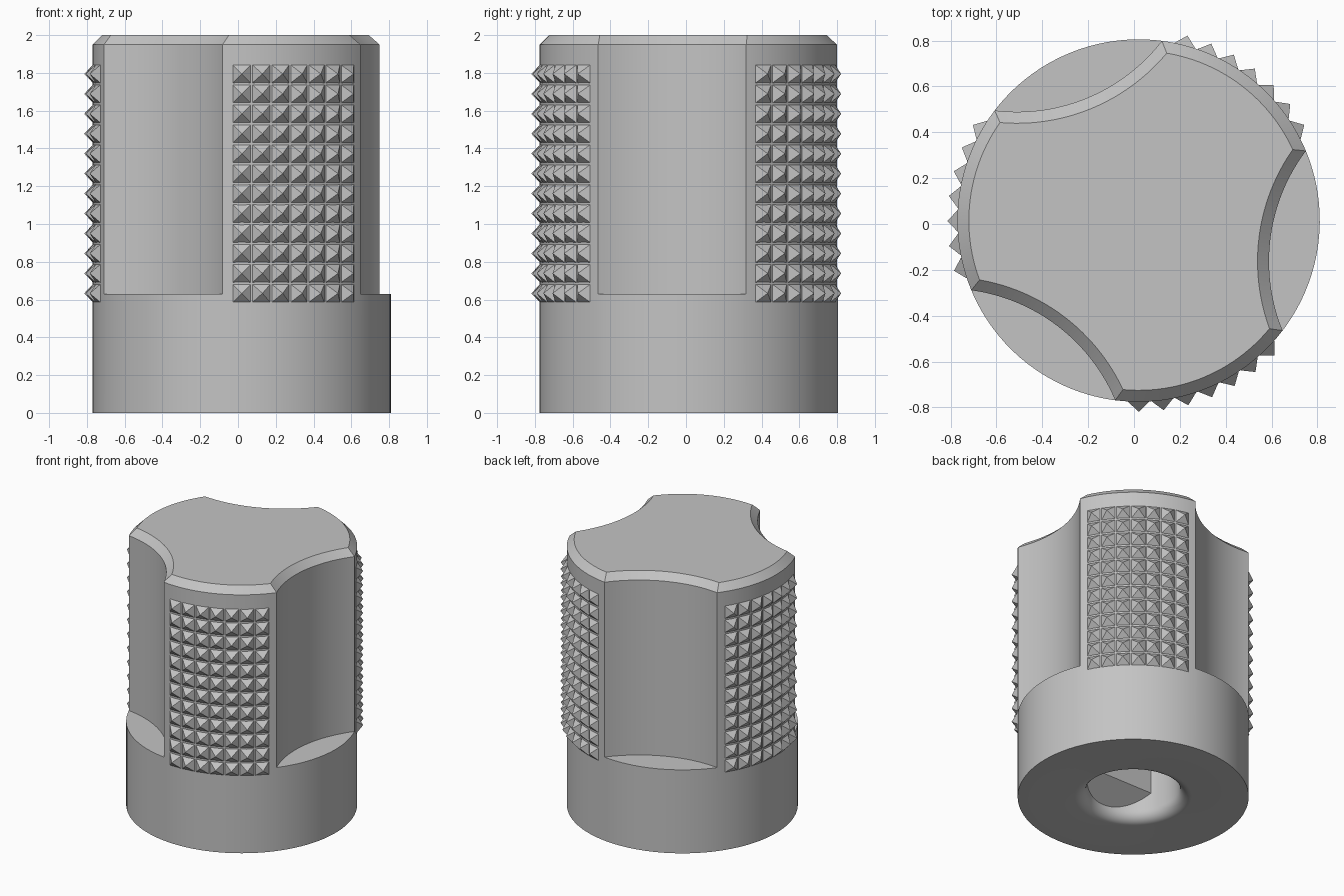
import bpy, bmesh
from math import sin, cos, acos, atan2, pi, radians
from mathutils import Vector

if "Cube" in bpy.data.objects:
    bpy.data.objects.remove(bpy.data.objects["Cube"], do_unlink=True)

CENTRE = Vector((0.02, 0.015, 0))
R = 0.79                              # knob radius
SCALLOP_DIST, SCALLOP_R = 1.38, 0.80  # finger scallop circle
SCALLOP_ANGLES = [radians(-7.4 + 120 * i) for i in range(3)]
STEPS = 24

grey = bpy.data.materials.new("plain grey")
grey.use_nodes = True
colour = (0.55, 0.55, 0.55, 1)
grey.diffuse_color = colour
grey.node_tree.nodes["Principled BSDF"].inputs["Base Color"].default_value = colour


def add_object(name, bm, smooth=False):
    bmesh.ops.recalc_face_normals(bm, faces=bm.faces[:])
    mesh = bpy.data.meshes.new(name)
    bm.to_mesh(mesh)
    bm.free()
    mesh.materials.append(grey)
    ob = bpy.data.objects.new(name, mesh)
    ob.location = CENTRE
    bpy.context.collection.objects.link(ob)
    if smooth:
        bpy.ops.object.select_all(action="DESELECT")
        ob.select_set(True)
        bpy.context.view_layer.objects.active = ob
        bpy.ops.object.shade_smooth_by_angle(angle=radians(30))
    return ob


def lobed_outline(inset):
    """Circle with three concave scallops, shrunk by an inset."""
    r, s, d = R - inset, SCALLOP_R + inset, SCALLOP_DIST
    half = acos((r * r + d * d - s * s) / (2 * r * d))
    sweep = atan2(r * sin(half), d - r * cos(half))
    points = []
    for a in SCALLOP_ANGLES:
        for i in range(STEPS):            # concave arc
            t = sweep * (2 * i / STEPS - 1)
            x, y = d - s * cos(t), s * sin(t)
            points.append((x * cos(a) - y * sin(a), x * sin(a) + y * cos(a)))
        for i in range(STEPS):            # convex arc
            t = a + half + (2 * pi / 3 - 2 * half) * i / STEPS
            points.append((r * cos(t), r * sin(t)))
    return points


# Knob body: stacked rings from the bore ceiling round to the top face
BORE, FILLET, CEILING = 0.32, 0.08, 1.2
lobes = lobed_outline(0)
directions = [Vector(p).normalized() for p in lobes]


def circle(r):
    return [tuple(d * r) for d in directions]


rings = [(circle(BORE), CEILING)]
for i in range(9):
    t = pi / 2 * i / 8
    rings.append((circle(BORE + FILLET * (1 - cos(t))), FILLET * (1 - sin(t))))
rings += [(circle(R), 0), (circle(R), 0.63), (lobes, 0.63),
          (lobes, 1.95), (lobed_outline(0.05), 2)]
bm = bmesh.new()
loops = [[bm.verts.new((x, y, z)) for x, y in ring] for ring, z in rings]
for low, high in zip(loops, loops[1:]):
    for i in range(len(low)):
        j = (i + 1) % len(low)
        bm.faces.new((low[i], low[j], high[j], high[i]))
bm.faces.new(loops[0])
bm.faces.new(loops[-1])
bmesh.ops.remove_doubles(bm, verts=bm.verts[:], dist=1e-5)
bmesh.ops.dissolve_degenerate(bm, edges=bm.edges[:], dist=1e-5)
add_object("knob_body", bm, smooth=True)

# Flat side of the shaft bore, with a sloping lead-in underneath
FLAT = 0.148
bm = bmesh.new()
spread = acos(FLAT / BORE)
arc = [-pi / 2 + spread * (2 * i / 20 - 1) for i in range(21)]
bottom, top = [], []
for t in arc:
    x, y = BORE * cos(t), BORE * sin(t)
    bottom.append(bm.verts.new((x, y, 0.2 - 0.7 * (-y - FLAT))))
    top.append(bm.verts.new((x, y, CEILING)))
for i in range(len(arc)):
    j = (i + 1) % len(arc)
    bm.faces.new((bottom[i], bottom[j], top[j], top[i]))
bm.faces.new(bottom)
bm.faces.new(top)
add_object("shaft_flat", bm)

# Grip patches: a grid of small pyramids on each lobe
COLUMNS, ROWS, HALF = 7, 12, 0.047
for name, a in zip(("back_left", "right", "front"), SCALLOP_ANGLES):
    bm = bmesh.new()
    for c in range(COLUMNS):
        t = a + pi / 3 + radians(7.53) * (c - (COLUMNS - 1) / 2)
        out, side = Vector((cos(t), sin(t), 0)), Vector((-sin(t), cos(t), 0))
        for row in range(ROWS):
            up = Vector((0, 0, 0.633 + 0.1056 * row))
            tip = bm.verts.new(out * 0.834 + up)
            base = [bm.verts.new(out * 0.789 + up + side * u * HALF + Vector((0, 0, v * HALF)))
                    for u, v in ((-1, -1), (1, -1), (1, 1), (-1, 1))]
            for i in range(4):
                bm.faces.new((base[i], base[(i + 1) % 4], tip))
            bm.faces.new(base[::-1])
    add_object(name + "_grip_studs", bm)
